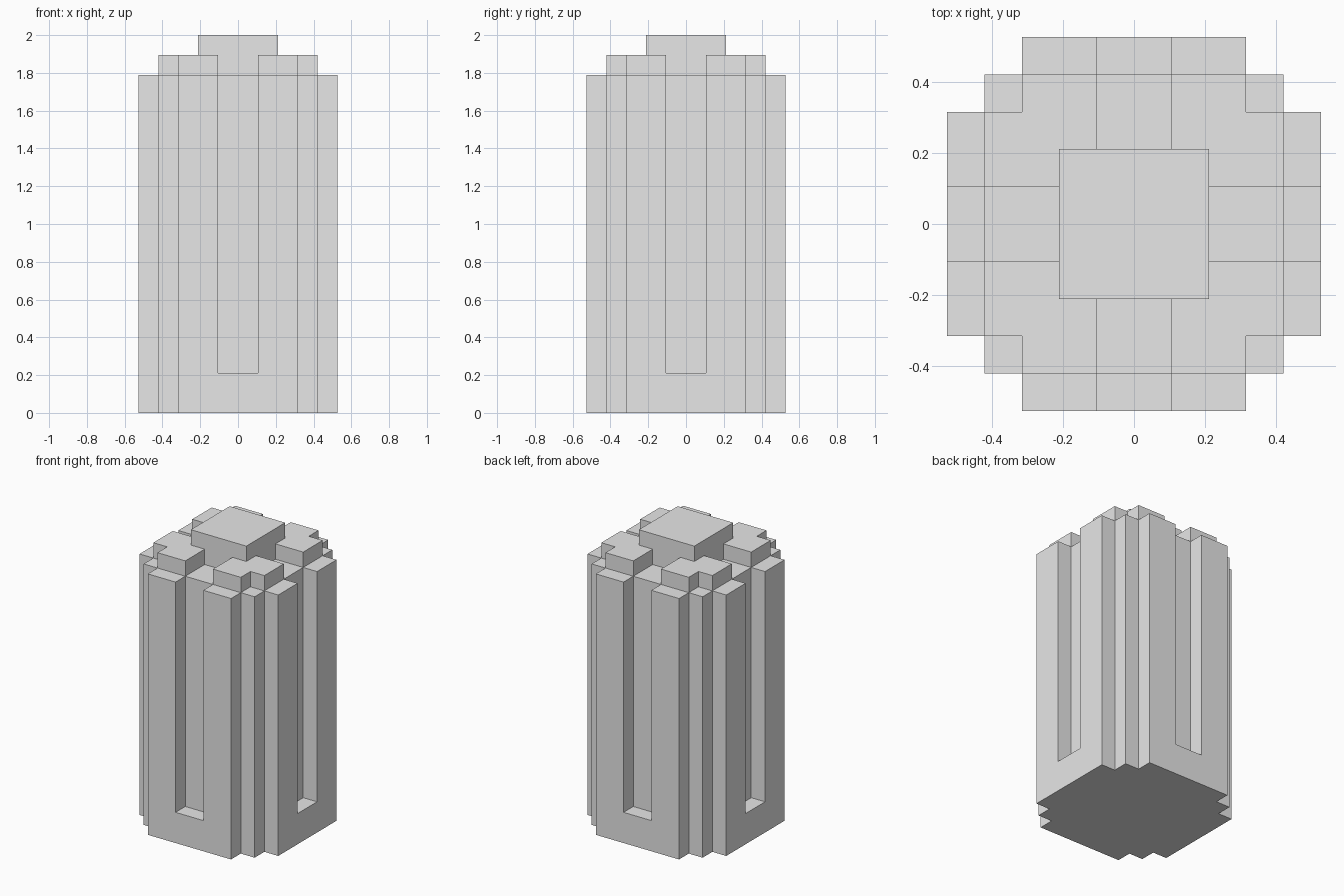
import bpy
import bmesh

U = 2 / 19  # one block unit

cube = bpy.data.objects.get("Cube")
if cube:
    bpy.data.objects.remove(cube, do_unlink=True)

grey = bpy.data.materials.new("plain grey")
grey.use_nodes = True
colour = (0.8, 0.8, 0.8, 1)
grey.diffuse_color = colour
grey.node_tree.nodes["Principled BSDF"].inputs["Base Color"].default_value = colour


def prism(name, outline, bottom, top):
    """Extrude an outline given in block units."""
    bm = bmesh.new()
    face = bm.faces.new([bm.verts.new((x * U, y * U, bottom * U)) for x, y in outline])
    up = bmesh.ops.extrude_face_region(bm, geom=[face])["geom"]
    verts = [v for v in up if isinstance(v, bmesh.types.BMVert)]
    bmesh.ops.translate(bm, verts=verts, vec=(0, 0, (top - bottom) * U))
    bmesh.ops.recalc_face_normals(bm, faces=bm.faces)
    mesh = bpy.data.meshes.new(name)
    bm.to_mesh(mesh)
    bm.free()
    mesh.materials.append(grey)
    obj = bpy.data.objects.new(name, mesh)
    bpy.context.collection.objects.link(obj)
    return obj


def four_fold(quarter):
    """Repeat a quarter of an outline around the z axis."""
    points = []
    for _ in range(4):
        points += quarter
        quarter = [(-y, x) for x, y in quarter]
    return points


# Stepped foot below the slots, and the slotted body above it
steps = [(5, 3), (4, 3), (4, 4), (3, 4), (3, 5)]
slot = [(1, 5), (1, 4), (-1, 4), (-1, 5)]
foot = prism("foot", four_fold(steps), 0, 2)
body = prism("slotted_body", four_fold(steps + slot), 2, 17)

# Join foot and body into one closed shell without the hidden face between them
union = foot.modifiers.new("join_body", "BOOLEAN")
union.operation = "UNION"
union.solver = "EXACT"
union.object = body
bpy.context.view_layer.update()
joined = bpy.data.meshes.new_from_object(
    foot.evaluated_get(bpy.context.evaluated_depsgraph_get()))
foot.modifiers.clear()
foot.data = joined
foot.name = "body"
bpy.data.objects.remove(body, do_unlink=True)

# Notched shoulder blocks in the four corners, wrapped around the cap
shoulder = [(2, 1), (4, 1), (4, 3), (3, 3), (3, 4), (1, 4), (1, 2), (2, 2)]
for name in ("back_left", "back_right", "front_right", "front_left"):
    prism(name + "_shoulder", shoulder, 17, 18)
    shoulder = [(-y, x) for x, y in shoulder]

# Square cap
prism("cap", four_fold([(2, 2)]), 17, 19)
